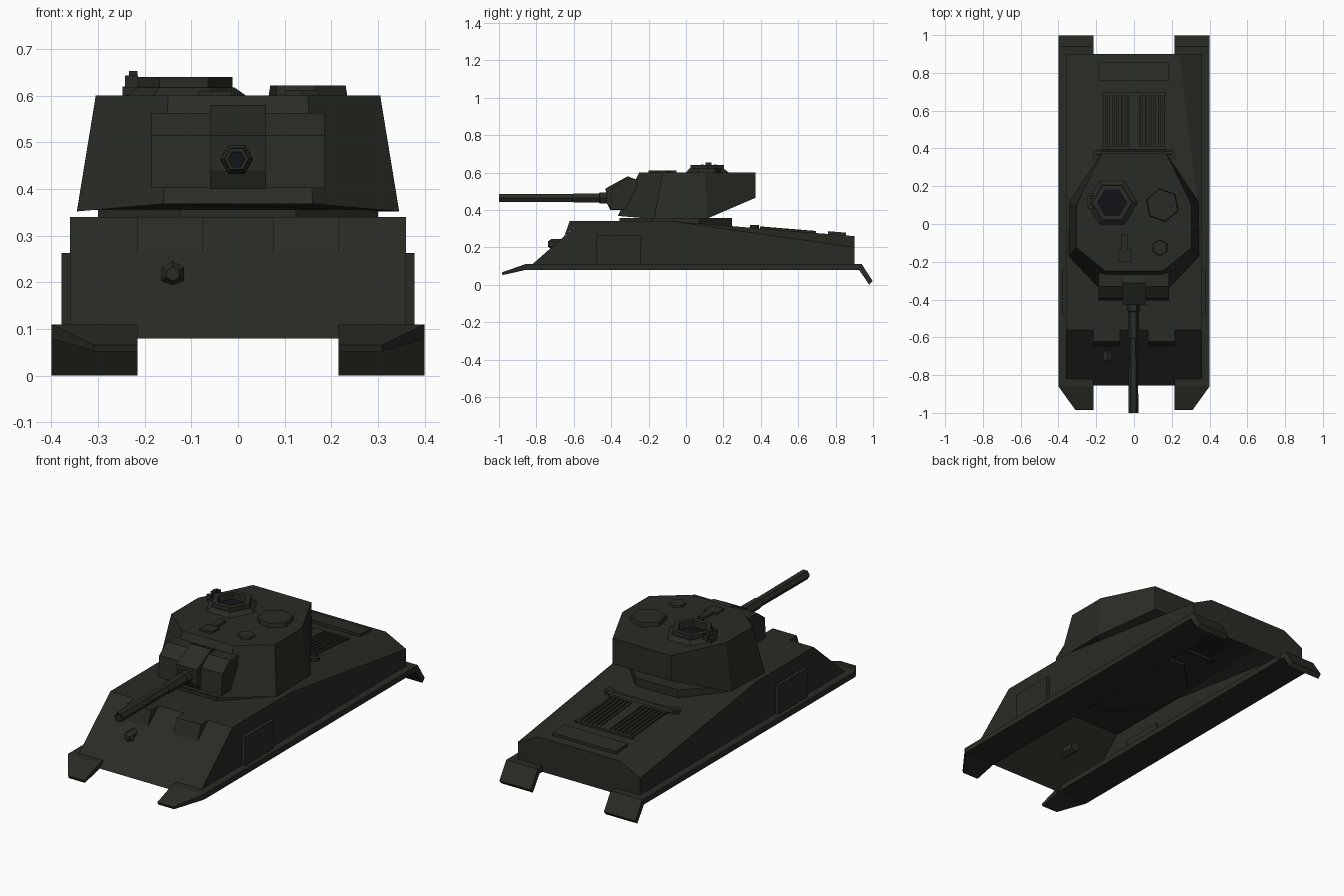
import bpy, bmesh
from math import sin, cos, pi, radians

if "Cube" in bpy.data.objects:
    bpy.data.objects.remove(bpy.data.objects["Cube"])


def material(name, rgb):
    m = bpy.data.materials.new(name)
    m.diffuse_color = (*rgb, 1)
    m.use_nodes = True
    m.node_tree.nodes["Principled BSDF"].inputs["Base Color"].default_value = m.diffuse_color
    return m


PAINT = material("dark_green", (0.022, 0.025, 0.018))
BLACK = material("dark_opening", (0.006, 0.007, 0.009))


def build(name, verts, faces, mirror=False, mat=PAINT):
    """Flat-shaded mesh object, optionally mirrored across x."""
    me = bpy.data.meshes.new(name)
    me.from_pydata(verts, [], faces)
    bm = bmesh.new()
    bm.from_mesh(me)
    bmesh.ops.recalc_face_normals(bm, faces=bm.faces)
    bm.to_mesh(me)
    bm.free()
    me.materials.append(mat)
    ob = bpy.data.objects.new(name, me)
    bpy.context.collection.objects.link(ob)
    if mirror:
        mod = ob.modifiers.new("mirror", 'MIRROR')
        mod.use_mirror_merge = False
    return ob


def loft(name, rings, caps=True, **kw):
    """Joins rings of equal length with quads."""
    n = len(rings[0])
    verts = [p for r in rings for p in r]
    faces = [(k * n + i, k * n + (i + 1) % n, (k + 1) * n + (i + 1) % n, (k + 1) * n + i)
             for k in range(len(rings) - 1) for i in range(n)]
    if caps:
        faces += [tuple(range(n)), tuple(range(len(verts) - n, len(verts)))]
    return build(name, verts, faces, **kw)


def prism(name, profile, x0, x1, **kw):
    """Extrudes a (y, z) profile along x."""
    return loft(name, [[(x, y, z) for y, z in profile] for x in (x0, x1)], **kw)


def box(name, x, y, z, **kw):
    return prism(name, [(y[0], z[0]), (y[1], z[0]), (y[1], z[1]), (y[0], z[1])], *x, **kw)


def lathe(name, profile, centre, axis='z', n=6, turn=0, **kw):
    """Spins (radius, height) points around an axis with n sides."""
    rings = []
    for r, h in profile:
        ring = []
        for i in range(n):
            a = 2 * pi * i / n + radians(turn)
            u, v = r * cos(a), r * sin(a)
            p = {'z': (u, v, h), 'y': (u, h, v), 'x': (h, u, v)}[axis]
            ring.append(tuple(c + q for c, q in zip(centre, p)))
        rings.append(ring)
    return loft(name, rings, **kw)


def deck_z(y):
    return 0.34 - 0.0816 * (y + 0.08)


def deck_box(name, x, y, lift, **kw):
    """Box lying on the sloping engine deck."""
    return prism(name, [(y[0], deck_z(y[0]) - .004), (y[1], deck_z(y[1]) - .004),
                        (y[1], deck_z(y[1]) + lift), (y[0], deck_z(y[0]) + lift)], *x, **kw)


# Hull: shell open underneath, with bevelled rear deck sides
side = [(.36, -.855, .08), (.36, -.56, .34), (.36, -.08, .34),
        (.24, .9, .26), (.36, .9, .2), (.36, .9, .08)]
hull = side + [(-x, y, z) for x, y, z in side]
build("hull", hull, [(0, 1, 7, 6), (1, 2, 8, 7), (2, 3, 9, 8), (3, 4, 5, 11, 10, 9),
                     (2, 4, 3), (8, 9, 10), (0, 5, 4, 2, 1), (6, 7, 8, 10, 11)])

# Fenders with tapered front flap and drooping rear flap
path = [(-.985, .066, .31), (-.86, .11, .4), (.94, .11, .4), (.998, .02, .4)]
under = [(-.98, .052, .31), (-.855, .08, .4), (.925, .08, .4), (.98, .0, .4)]
fender_rings = [[(.215, y, z), (xo, y, z), (xo, yu, zu), (.215, yu, zu)]
                for (y, z, xo), (yu, zu, _) in zip(path, under)]
loft("fenders", fender_rings, mirror=True)

# Hull fittings: side armour, driver hoods, bow gun mount
box("side_armour", (.35, .378), (-.48, -.24), (.11, .263), mirror=True)
prism("driver_hoods", [(-.56, .34), (-.622, .34), (-.65, .262)], .075, .217, mirror=True)
lathe("bow_gun_mount", [(.015, -.737), (.028, -.718), (.028, -.63)], (-.14, 0, .218), 'y', 6, 30)

# Engine deck: grilles, rear plate and splash bar
for s, label in ((-1, "left"), (1, "right")):
    for i in range(6):
        x = s * (.04 + i * .0235)
        deck_box(f"grille_slat_{label}_{i + 1}", (x - .006, x + .006), (.41, .68), .009)
deck_box("grille_centre", (-.028, .028), (.4, .69), .011)
for label, y in (("front", (.395, .41)), ("rear", (.68, .695))):
    deck_box(f"grille_frame_{label}", (-.17, .17), y, .011)
deck_box("rear_deck_plate", (-.188, .186), (.76, .855), .015)
lathe("splash_bar", [(.016, -.2), (.016, .2)], (0, .375, .307), 'x', 6)
lathe("splash_bar_ends", [(.024, -.01), (.024, .012)], (.195, .365, .307), 'z', 8, mirror=True)

# Turret ring
lathe("turret_ring", [(.325, .30), (.325, .356)], (0, -.055, 0), 'z', 8, 22.5)

# Turret: faceted shell with undercut rear
low = [(.16, -.365, .368), (.345, -.17, .352), (.345, .115, .355), (.172, .372, .465)]
top = [(.15, -.25, .6), (.305, -.125, .6), (.305, .1, .6), (.172, .372, .6)]


def full(half):
    return half + [(-x, y, z) for x, y, z in reversed(half)]


walls = [(i, (i + 1) % 8, 8 + (i + 1) % 8, 8 + i) for i in range(8)]
build("turret", full(low) + full(top),
      walls + [tuple(range(8, 16)), (0, 1, 2, 5, 6, 7), (2, 3, 4, 5)])

# Mantlet: wide shield and taller centre block
prism("mantlet_shield", [(-.26, .563), (-.33, .563), (-.395, .515), (-.405, .402), (-.28, .402)],
      -.187, .185)
prism("mantlet_centre", [(-.26, .56), (-.312, .58), (-.43, .515), (-.425, .44), (-.405, .4), (-.3, .4)],
      -.06, .06)

# Six-sided gun with stepped barrel and hollow muzzle
gun = (-.003, 0, .464)
lathe("gun_barrel", [(.036, -.40), (.034, -.46), (.029, -.465), (.028, -.6), (.024, -.605),
                     (.026, -1.0), (.019, -1.0), (.019, -.96)], gun, 'y')
lathe("muzzle_bore", [(.018, -.965), (.018, -.962)], gun, 'y', mat=BLACK).location.y = -.002

# Commander cupola with open hatch
cup = (-.116, .113, 0)
lathe("cupola", [(.135, .599), (.108, .618), (.104, .618), (.104, .64), (.076, .64), (.076, .6)],
      cup, caps=False)
lathe("cupola_opening", [(.077, .596), (.077, .604)], cup, mat=BLACK)

# Gun bracket beside the cupola
box("bracket_foot", (-.248, -.2), (.095, .145), (.598, .62))
box("bracket_post", (-.234, -.216), (.105, .135), (.61, .653))
for label, y in (("front", .08), ("rear", .15)):
    box(f"bracket_arm_{label}", (-.242, -.214), (y, y + .014), (.618, .643))
box("bracket_rail", (-.232, -.224), (.08, .164), (.63, .64))

# Roof details
lathe("loader_hatch", [(.09, .598), (.086, .622)], (.15, .1, 0), turn=100)
box("hatch_handle", (.106, .176), (.03, .05), (.6, .612))
lathe("vent_cap", [(.043, .598), (.04, .611)], (.137, -.125, 0), turn=30)
box("periscope_base", (-.086, -.014), (-.2, -.135), (.598, .61))
box("periscope_sight", (-.068, -.034), (-.136, -.052), (.598, .612))
